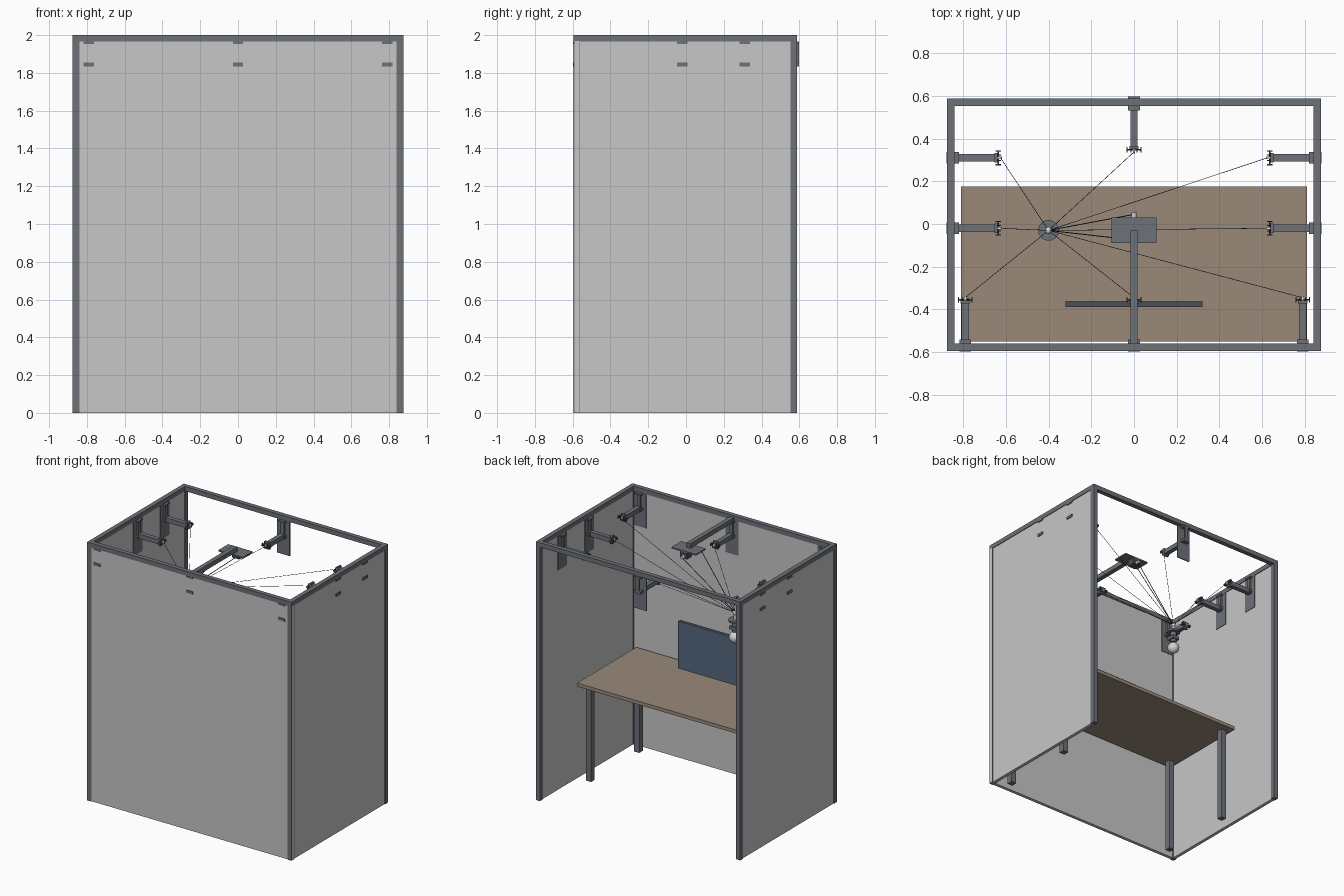
import bpy
import bmesh
from math import pi, radians
from mathutils import Matrix, Vector

cube = bpy.data.objects.get("Cube")
if cube:
    bpy.data.objects.remove(cube, do_unlink=True)


def material(name, rgb):
    mat = bpy.data.materials.new(name)
    mat.use_nodes = True
    mat.diffuse_color = (*rgb, 1)
    mat.node_tree.nodes["Principled BSDF"].inputs["Base Color"].default_value = (*rgb, 1)
    return mat


STEEL = material("steel grey", (0.153, 0.165, 0.185))
PANEL = material("panel grey", (0.57, 0.57, 0.58))
WOOD = material("desk brown", (0.32, 0.255, 0.195))
SCREEN = material("screen blue", (0.095, 0.14, 0.215))
DARK = material("dark casing", (0.07, 0.078, 0.088))
CABLE = material("cable black", (0.03, 0.03, 0.03))
LIGHT = material("light grey", (0.65, 0.65, 0.66))


class Part:
    """Collects simple solids into one named object."""

    def __init__(self, name, mat, matrix=None):
        self.name, self.mat = name, mat
        self.matrix = matrix or Matrix.Identity(4)
        self.bm = bmesh.new()

    def box(self, x, y, z):
        mid = Vector([(a + b) / 2 for a, b in (x, y, z)])
        size = [b - a for a, b in (x, y, z)]
        m = self.matrix @ Matrix.Translation(mid) @ Matrix.Diagonal((*size, 1))
        bmesh.ops.create_cube(self.bm, size=1, matrix=m)
        return self

    def rod(self, start, end, radius, sides=16):
        start, end = Vector(start), Vector(end)
        axis = end - start
        m = Matrix.Translation((start + end) / 2) @ axis.to_track_quat("Z", "Y").to_matrix().to_4x4()
        bmesh.ops.create_cone(self.bm, cap_ends=True, segments=sides, radius1=radius,
                              radius2=radius, depth=axis.length, matrix=self.matrix @ m)
        return self

    def ball(self, centre, radius):
        bmesh.ops.create_uvsphere(self.bm, u_segments=24, v_segments=16, radius=radius,
                                  matrix=self.matrix @ Matrix.Translation(centre))
        return self

    def finish(self, smooth=False):
        mesh = bpy.data.meshes.new(self.name)
        self.bm.to_mesh(mesh)
        self.bm.free()
        mesh.materials.append(self.mat)
        obj = bpy.data.objects.new(self.name, mesh)
        bpy.context.collection.objects.link(obj)
        if smooth:
            bpy.ops.object.select_all(action="DESELECT")
            obj.select_set(True)
            bpy.context.view_layer.objects.active = obj
            bpy.ops.object.shade_smooth_by_angle(angle=radians(35))
        return obj


# Booth frame: four posts and the top rails
W, FRONT, BACK, H, T = 0.875, -0.595, 0.587, 2.0, 0.035
posts = Part("frame_posts", STEEL)
rails = Part("top_rails", STEEL)
for x in (-W, W - T):
    for y in (FRONT, BACK - T):
        posts.box((x, x + T), (y, y + T), (0, H - T))
    rails.box((x, x + T), (FRONT, BACK), (H - T, H))
for y in (FRONT, BACK - T):
    rails.box((T - W, W - T), (y, y + T), (H - T, H))
posts.finish()
rails.finish()

# Wall panels, set slightly back from the frame faces; the rear is open
G = 0.005
Part("front_panel", PANEL).box((-W + T / 2, W + 0.001), (FRONT + G, FRONT + T - G), (0, H - T + G)).finish()
for side, name in ((1, "left_panel"), (-1, "right_panel")):
    xs = sorted((side * (W - G), side * (W - T + G)))
    Part(name, PANEL).box(xs, (FRONT + T, BACK - T), (0, H - T)).finish()

# Desk
Part("desk_top", WOOD).box((-0.81, 0.81), (-0.55, 0.175), (0.738, 0.765)).finish()
legs = Part("desk_legs", STEEL)
for x in (-0.75, 0.75):
    for y in (-0.49, 0.10):
        legs.box((x - 0.022, x + 0.022), (y - 0.022, y + 0.022), (0, 0.738))
legs.finish()

# Monitor
Part("monitor_body", DARK).box((-0.32, 0.32), (-0.388, -0.366), (0.805, 1.17)).finish()
Part("monitor_screen", SCREEN).box((-0.32, 0.32), (-0.366, -0.36), (0.805, 1.17)).finish()

# Cable winches clamped to the walls: (name, x, y, turn), local +y points inward
IN_X, IN_F, IN_B = W - T, FRONT + T, BACK - T
winches = [
    ("front_left", 0.79, IN_F, 0), ("front_middle", 0, IN_F, 0), ("front_right", -0.79, IN_F, 0),
    ("back_middle", 0, IN_B, pi),
    ("left_rear", IN_X, 0.31, pi / 2), ("left_middle", IN_X, -0.02, pi / 2),
    ("right_rear", -IN_X, 0.31, -pi / 2), ("right_middle", -IN_X, -0.02, -pi / 2),
]
ARM_Z, REACH = 1.845, 0.205
HUB = Vector((-0.4, -0.03, 1.555))
cables = Part("cables", CABLE)
for name, x, y, turn in winches:
    m = Matrix.Translation((x, y, 0)) @ Matrix.Rotation(turn, 4, "Z")
    outer = -0.045 if name == "back_middle" else -0.037
    Part(name + "_mount_plate", STEEL, m).box((-0.055, 0.055), (-0.009, -0.001), (1.70, 1.965)).finish()
    clamp = Part(name + "_clamp", STEEL, m)
    for z in (ARM_Z, 1.963):
        clamp.box((-0.0275, 0.0275), (outer, 0.02), (z - 0.01, z + 0.01 if z == ARM_Z else H - T))
    clamp.box((-0.014, 0.014), (0, 0.012), (ARM_Z, 1.955))
    if name == "back_middle":
        clamp.box((-0.014, 0.014), (outer, -T), (ARM_Z, 1.96))
    clamp.finish()
    arm = Part(name + "_arm", STEEL, m)
    arm.box((-0.0175, 0.0175), (0, REACH - 0.015), (ARM_Z - 0.0175, ARM_Z + 0.0175))
    arm.box((-0.022, 0.022), (REACH - 0.018, REACH - 0.004), (ARM_Z - 0.028, ARM_Z + 0.028))
    arm.finish()
    # Fork, axle and pulley at the arm tip
    pulley = Part(name + "_pulley", DARK, m)
    pulley.rod((-0.034, REACH, ARM_Z), (0.034, REACH, ARM_Z), 0.004, 10)
    for side in (-1, 1):
        pulley.box(sorted((side * 0.011, side * 0.016)), (REACH - 0.01, REACH + 0.012),
                   (ARM_Z - 0.018, ARM_Z + 0.018))
        pulley.rod((side * 0.03, REACH, ARM_Z), (side * 0.035, REACH, ARM_Z), 0.013)
    pulley.finish(True)
    Part(name + "_wheel", LIGHT, m).rod((-0.005, REACH + 0.004, ARM_Z),
                                        (0.005, REACH + 0.004, ARM_Z), 0.014).finish(True)
    cables.rod(m @ Vector((0, REACH + 0.01, ARM_Z)), HUB, 0.0015, 6)

# Heavier leads from the hub to the overhead camera
for end in ((0, 0.045, 1.90), (-0.09, -0.065, 1.93)):
    cables.rod(HUB, end, 0.0025, 6)
cables.finish(True)

# Overhead camera on its boom
Part("camera_boom", STEEL).box((-0.0175, 0.0175), (-0.575, -0.03), (1.95, 1.985)).finish()
Part("camera_plate", STEEL).box((-0.105, 0.105), (-0.09, 0.03), (1.94, 1.95)).finish()
Part("camera_body", DARK).box((-0.03, 0.03), (-0.03, 0.03), (1.89, 1.94)).finish()
Part("camera_lens", LIGHT).rod((0, 0.03, 1.905), (0, 0.055, 1.905), 0.012).finish(True)

# Suspended effector: hub, disc, stem and lower ball
cx, cy = HUB.x, HUB.y
disc = Part("effector_disc", STEEL)
disc.rod((cx, cy, 1.49), (cx, cy, 1.505), 0.048, 32)
disc.rod((cx, cy, 1.41), (cx, cy, 1.49), 0.022)
disc.box((cx - 0.03, cx + 0.03), (cy - 0.03, cy + 0.03), (1.43, 1.455))
disc.finish(True)
hub = Part("effector_hub", LIGHT)
hub.rod((cx, cy, 1.505), (cx, cy, 1.555), 0.012)
hub.ball(HUB, 0.017)
hub.finish(True)
Part("effector_ball", LIGHT).ball((cx, cy, 1.365), 0.043).finish(True)
